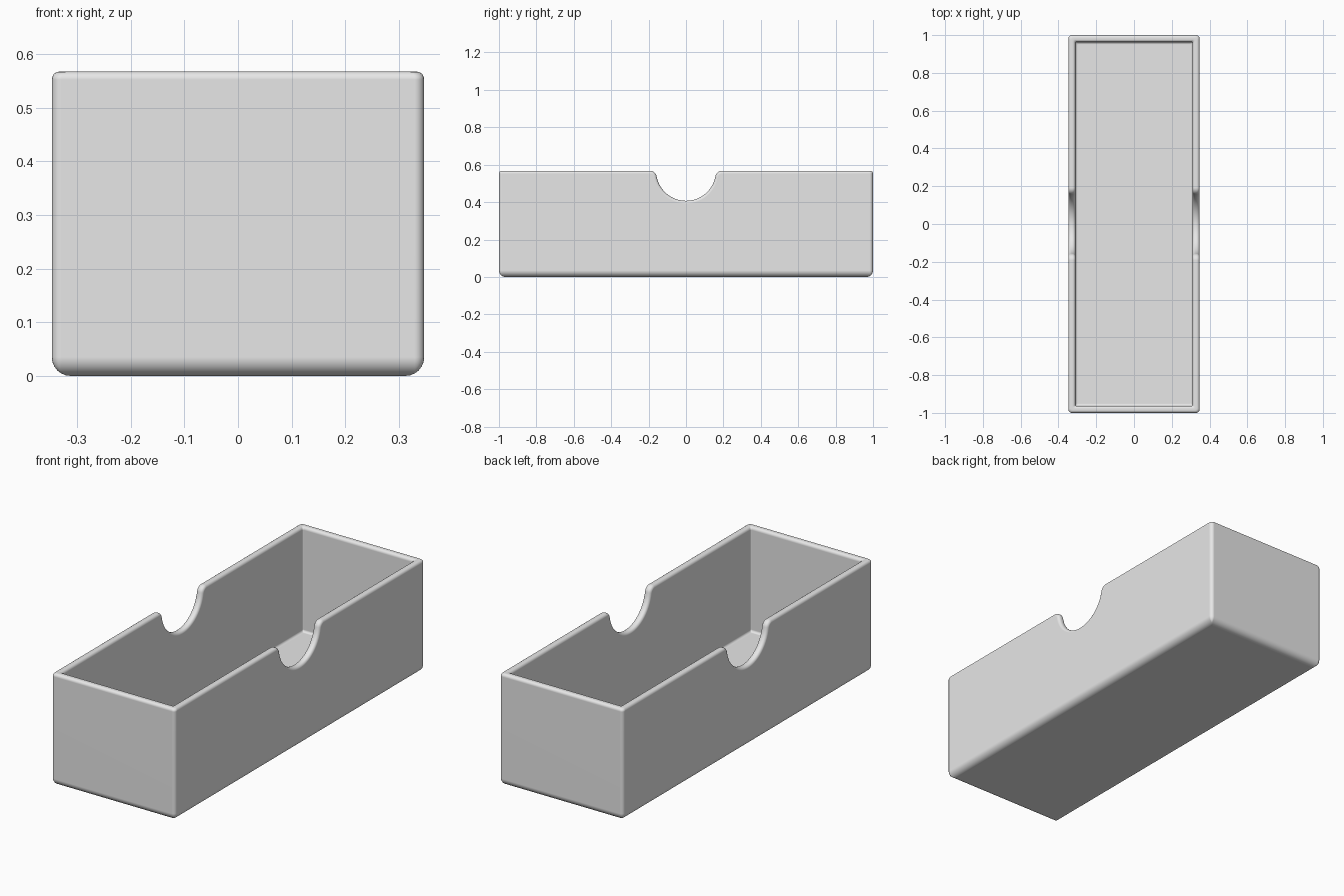
import bpy, bmesh
from math import sin, cos, pi, sqrt, atan2, radians

cube = bpy.data.objects.get("Cube")
if cube:
    bpy.data.objects.remove(cube, do_unlink=True)

HALF_X, HALF_Y, TOP = 0.347, 1.0, 0.567
WALL, RIM = 0.037, 0.015          # wall thickness, rim rounding
FOOT, FILLET = 0.035, 0.012       # outer and inner floor rounding
NOTCH_R, NOTCH_LIP = 0.16, 0.035  # thumb notch and its rounded shoulders

grey = bpy.data.materials.new("light_grey")
grey.use_nodes = True
grey.diffuse_color = (0.8, 0.8, 0.8, 1)
grey.node_tree.nodes["Principled BSDF"].inputs["Base Color"].default_value = (0.8, 0.8, 0.8, 1)


def ring(bm, inset, z, radius, steps=4):
    """Rounded rectangle of vertices at height z."""
    verts = []
    for q, (sx, sy) in enumerate([(1, 1), (-1, 1), (-1, -1), (1, -1)]):
        for i in range(steps + 1):
            a = (q + i / steps) * pi / 2
            verts.append(bm.verts.new((sx * (HALF_X - inset - radius) + radius * cos(a),
                                       sy * (HALF_Y - inset - radius) + radius * sin(a), z)))
    return verts


def make_object(name, bm):
    bmesh.ops.recalc_face_normals(bm, faces=bm.faces)
    mesh = bpy.data.meshes.new(name)
    bm.to_mesh(mesh)
    bm.free()
    mesh.materials.append(grey)
    obj = bpy.data.objects.new(name, mesh)
    bpy.context.collection.objects.link(obj)
    return obj


# Open tray: outer shell from the foot up, over the rim, down to the floor
bm = bmesh.new()
rings = []
for i in range(7):
    a = i / 6 * pi / 2
    inset = FOOT * (1 - sin(a))
    rings.append(ring(bm, inset, FOOT * (1 - cos(a)), max(0.018 - inset, 0.004)))
rings.append(ring(bm, 0, TOP, 0.018))
rings.append(ring(bm, WALL, TOP, 0.006))
for i in range(5):
    a = i / 4 * pi / 2
    rings.append(ring(bm, WALL + FILLET * (1 - cos(a)), WALL + FILLET * (1 - sin(a)), 0.006))
for low, high in zip(rings, rings[1:]):
    for i in range(len(low)):
        j = (i + 1) % len(low)
        bm.faces.new((low[i], low[j], high[j], high[i]))
bm.faces.new(rings[0])
bm.faces.new(rings[-1])
tray = make_object("tray", bm)

# Thumb notch cutter: round bottom flowing into rounded shoulders
reach = NOTCH_R + NOTCH_LIP
shoulder_y = sqrt(reach ** 2 - NOTCH_LIP ** 2)
join = atan2(NOTCH_LIP, shoulder_y)
half = [(shoulder_y, TOP + 0.1)]
for i in range(9):
    a = pi / 2 + i / 8 * (pi / 2 - join)
    half.append((shoulder_y + NOTCH_LIP * cos(a), TOP - NOTCH_LIP + NOTCH_LIP * sin(a)))
for i in range(1, 15):
    a = join + i / 14 * (pi / 2 - join)
    half.append((NOTCH_R * cos(a), TOP - NOTCH_R * sin(a)))
profile = half + [(-y, z) for y, z in reversed(half[:-1])]

bm = bmesh.new()
face = bm.faces.new([bm.verts.new((-0.5, y, z)) for y, z in profile])
side = bmesh.ops.extrude_face_region(bm, geom=[face])
bmesh.ops.translate(bm, vec=(1, 0, 0),
                    verts=[g for g in side["geom"] if isinstance(g, bmesh.types.BMVert)])
cutter = make_object("notch_cutter", bm)
cutter.hide_render = True

# Cut both notches at once, then round the rim along its whole length
cut = tray.modifiers.new("notches", "BOOLEAN")
cut.object = cutter
cut.solver = "EXACT"
rim = tray.modifiers.new("rim", "BEVEL")
rim.width = RIM
rim.segments = 4
rim.limit_method = "ANGLE"
rim.angle_limit = radians(60)
rim.use_clamp_overlap = False

bpy.ops.object.select_all(action="DESELECT")
tray.select_set(True)
bpy.context.view_layer.objects.active = tray
for name in ("notches", "rim"):
    bpy.ops.object.modifier_apply(modifier=name)
bpy.data.objects.remove(cutter, do_unlink=True)

bpy.ops.object.shade_smooth_by_angle(angle=radians(40))
normals = tray.modifiers.new("normals", "WEIGHTED_NORMAL")
normals.keep_sharp = True
